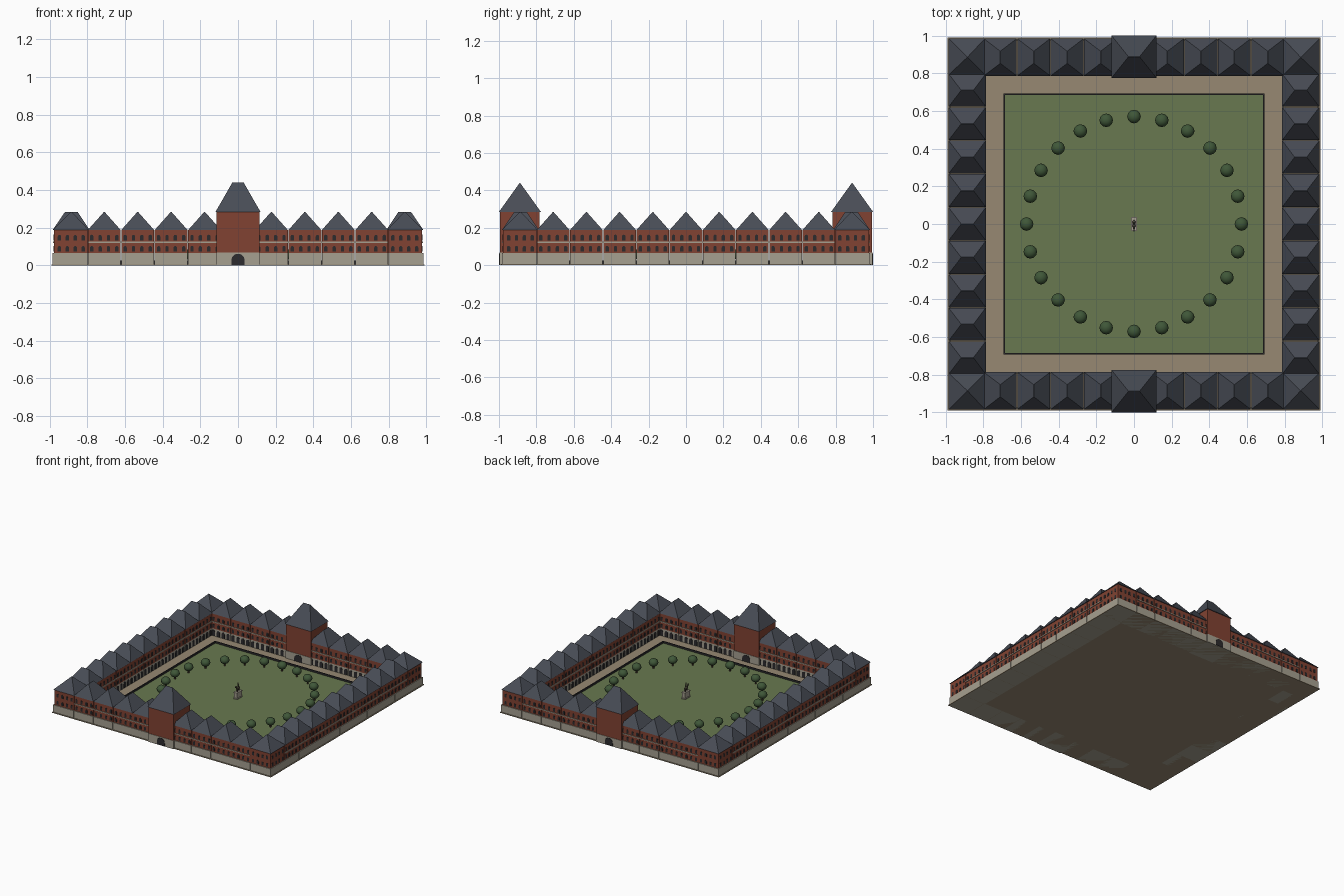
import bpy, bmesh, math
from mathutils import Matrix, Vector

if "Cube" in bpy.data.objects:
    bpy.data.objects.remove(bpy.data.objects["Cube"])

def material(name, r, g, b):
    m = bpy.data.materials.new(name)
    m.diffuse_color = (r, g, b, 1)
    m.use_nodes = True
    m.node_tree.nodes["Principled BSDF"].inputs["Base Color"].default_value = m.diffuse_color
    return m

BRICK = material("brick", 0.22, 0.055, 0.032)
STONE = material("stone", 0.38, 0.35, 0.28)
SLATE = material("slate", 0.065, 0.073, 0.092)
DARK = material("dark", 0.025, 0.024, 0.026)
GRASS = material("grass", 0.14, 0.19, 0.08)
PAVING = material("paving", 0.31, 0.25, 0.17)
LEAF = material("leaf", 0.05, 0.095, 0.04)
WOOD = material("wood", 0.07, 0.045, 0.03)
BRONZE = material("bronze", 0.08, 0.07, 0.045)
I4 = Matrix.Identity(4)

def frustum(bm, M, lo, hi):
    """Closed solid from rectangle lo to rectangle hi, each (x0, x1, y0, y1, z)."""
    rings = []
    for x0, x1, y0, y1, z in (lo, hi):
        rings.append([bm.verts.new(M @ Vector(p)) for p in
                      ((x0, y0, z), (x1, y0, z), (x1, y1, z), (x0, y1, z))])
    a, b = rings
    bm.faces.new(a[::-1])
    bm.faces.new(b)
    for i in range(4):
        j = (i + 1) % 4
        bm.faces.new((a[i], a[j], b[j], b[i]))

def box(bm, M, x0, x1, y0, y1, z0, z1):
    frustum(bm, M, (x0, x1, y0, y1, z0), (x0, x1, y0, y1, z1))

def arch(bm, M, x, y, z, w, h, depth, n=6):
    """Round-headed opening panel facing along y."""
    r = w / 2
    pts = [(x - r, z), (x + r, z)]
    pts += [(x + r * math.cos(math.pi * i / n), z + h - r + r * math.sin(math.pi * i / n))
            for i in range(n + 1)]
    f = [bm.verts.new(M @ Vector((px, y - depth / 2, pz))) for px, pz in pts]
    b = [bm.verts.new(M @ Vector((px, y + depth / 2, pz))) for px, pz in pts]
    bm.faces.new(f)
    bm.faces.new(b[::-1])
    for i in range(len(pts)):
        j = (i + 1) % len(pts)
        bm.faces.new((f[j], f[i], b[i], b[j]))

def ball(bm, loc, scale, rot=I4, u=12, v=8):
    M = Matrix.Translation(loc) @ rot @ Matrix.Diagonal((*scale, 1))
    bmesh.ops.create_uvsphere(bm, u_segments=u, v_segments=v, radius=1, matrix=M)

def finish(name, bm, mat, smooth=False):
    bmesh.ops.remove_doubles(bm, verts=bm.verts, dist=1e-6)
    bmesh.ops.recalc_face_normals(bm, faces=bm.faces)
    for f in bm.faces:
        f.smooth = smooth
    me = bpy.data.meshes.new(name)
    bm.to_mesh(me)
    bm.free()
    me.materials.append(mat)
    ob = bpy.data.objects.new(name, me)
    bpy.context.collection.objects.link(ob)
    return ob

OUT, INN, PITCH = 0.978, 0.792, 0.1775
EAVE, PEAK, SILL = 0.188, 0.285, 0.065
MID = (OUT + INN) / 2

# Four wings, each nine hipped bays, plus one corner pavilion per wing
for k, side in enumerate(("front", "right", "back", "left")):
    M = Matrix.Rotation(k * math.pi / 2, 4, 'Z')
    stone, brick, roof, win, trim, arcade = (bmesh.new() for _ in range(6))
    for i in range(-4, 5):
        c = i * PITCH
        h = PITCH / 2 - 0.0015
        box(stone, M, c - h, c + h, -OUT - 0.006, -INN, 0, SILL)
        box(brick, M, c - h, c + h, -OUT, -INN, SILL, EAVE)
        if i or k % 2:
            frustum(roof, M, (c - h, c + h, -OUT - 0.006, -INN + 0.005, EAVE),
                    (c - 0.001, c + 0.001, -MID - 0.033, -MID + 0.033, PEAK))
        # windows on the street and courtyard faces, arcade below
        for j in range(4):
            x = c + (j - 1.5) * PITCH / 4
            for y in (-OUT, -INN):
                arch(win, M, x, y, 0.074, 0.018, 0.029, 0.004)
                arch(win, M, x, y, 0.133, 0.018, 0.030, 0.004)
            arch(arcade, M, x, -INN, 0.008, 0.027, 0.048, 0.004)
    # corner pavilion at the right-hand end
    box(stone, M, 0.8, OUT + 0.006, -OUT - 0.006, -0.8, 0, SILL)
    box(brick, M, 0.8, OUT, -OUT, -0.8, SILL, EAVE)
    frustum(roof, M, (INN, OUT + 0.006, -OUT - 0.006, -INN, EAVE),
            (MID - 0.002, MID + 0.002, -MID - 0.002, -MID + 0.002, PEAK))
    for s in (-1, 1):
        for j in range(4):
            for z in (0.074, 0.133):
                arch(win, M, s * (MID + (j - 1.5) * 0.042), -OUT, z, 0.018, 0.029, 0.004)
    # string courses
    for y in (-OUT, -INN):
        box(trim, M, -0.795, 0.795, y - 0.005, y + 0.005, 0.119, 0.126)
    finish(side + "_stone_base", stone, STONE)
    finish(side + "_brick_walls", brick, BRICK)
    finish(side + "_bay_roofs", roof, SLATE)
    finish(side + "_windows", win, DARK)
    finish(side + "_string_course", trim, STONE)
    finish(side + "_arcade_openings", arcade, DARK)

# Gate towers front and back
for k, side in ((0, "front"), (2, "back")):
    M = Matrix.Rotation(k * math.pi / 2, 4, 'Z')
    base, body, roof, gate = (bmesh.new() for _ in range(4))
    box(base, M, -0.115, 0.115, -0.997, -0.779, 0, 0.068)
    box(body, M, -0.113, 0.113, -0.994, -0.782, 0.068, 0.287)
    frustum(roof, M, (-0.119, 0.119, -1.0, -0.776, 0.285),
            (-0.03, 0.03, -0.889, -0.887, 0.44))
    for y in (-0.997, -0.779):
        arch(gate, M, 0, y, 0.002, 0.07, 0.06, 0.005, 12)
    finish(side + "_tower_base", base, STONE)
    finish(side + "_tower_walls", body, BRICK)
    finish(side + "_tower_roof", roof, SLATE)
    finish(side + "_gate_opening", gate, DARK)

# Ground slab, lawn and the low fence round it
bm = bmesh.new()
box(bm, I4, -0.99, 0.99, -0.99, 0.99, 0, 0.006)
finish("courtyard_paving", bm, PAVING)
bm = bmesh.new()
box(bm, I4, -0.685, 0.685, -0.685, 0.685, 0.004, 0.011)
finish("lawn", bm, GRASS)
bm = bmesh.new()
for k in range(4):
    M = Matrix.Rotation(k * math.pi / 2, 4, 'Z')
    box(bm, M, -0.694, 0.694, -0.694, -0.686, 0.004, 0.025)
finish("lawn_fence", bm, DARK)

# Ring of 24 trees
trunks, crowns = bmesh.new(), bmesh.new()
for i in range(24):
    a = i * math.pi / 12
    x, y = 0.57 * math.cos(a), 0.57 * math.sin(a)
    bmesh.ops.create_cone(trunks, cap_ends=True, segments=8, radius1=0.007, radius2=0.005,
                          depth=0.045, matrix=Matrix.Translation((x, y, 0.0275)))
    ball(crowns, (x, y, 0.058), (0.036, 0.036, 0.031))
finish("tree_trunks", trunks, WOOD)
finish("tree_crowns", crowns, LEAF, True)

# Monument: stepped pedestal with a horse and rider
bm = bmesh.new()
box(bm, I4, -0.017, 0.017, -0.036, 0.036, 0.008, 0.018)
box(bm, I4, -0.013, 0.013, -0.031, 0.031, 0.018, 0.058)
box(bm, I4, -0.016, 0.016, -0.034, 0.034, 0.058, 0.064)
finish("pedestal", bm, STONE)
bm = bmesh.new()
ball(bm, (0, 0, 0.09), (0.009, 0.022, 0.010))
for sx in (-0.005, 0.005):
    for y in (-0.015, 0.015):
        box(bm, I4, sx - 0.002, sx + 0.002, y - 0.002, y + 0.002, 0.064, 0.09)
ball(bm, (0, -0.021, 0.101), (0.005, 0.006, 0.013), Matrix.Rotation(0.5, 4, 'X'))
ball(bm, (0, -0.031, 0.110), (0.004, 0.009, 0.004), Matrix.Rotation(0.4, 4, 'X'))
finish("statue_horse", bm, BRONZE, True)
bm = bmesh.new()
ball(bm, (0, 0.002, 0.109), (0.007, 0.006, 0.014))
ball(bm, (0, 0.001, 0.127), (0.005, 0.005, 0.006))
finish("statue_rider", bm, BRONZE, True)
